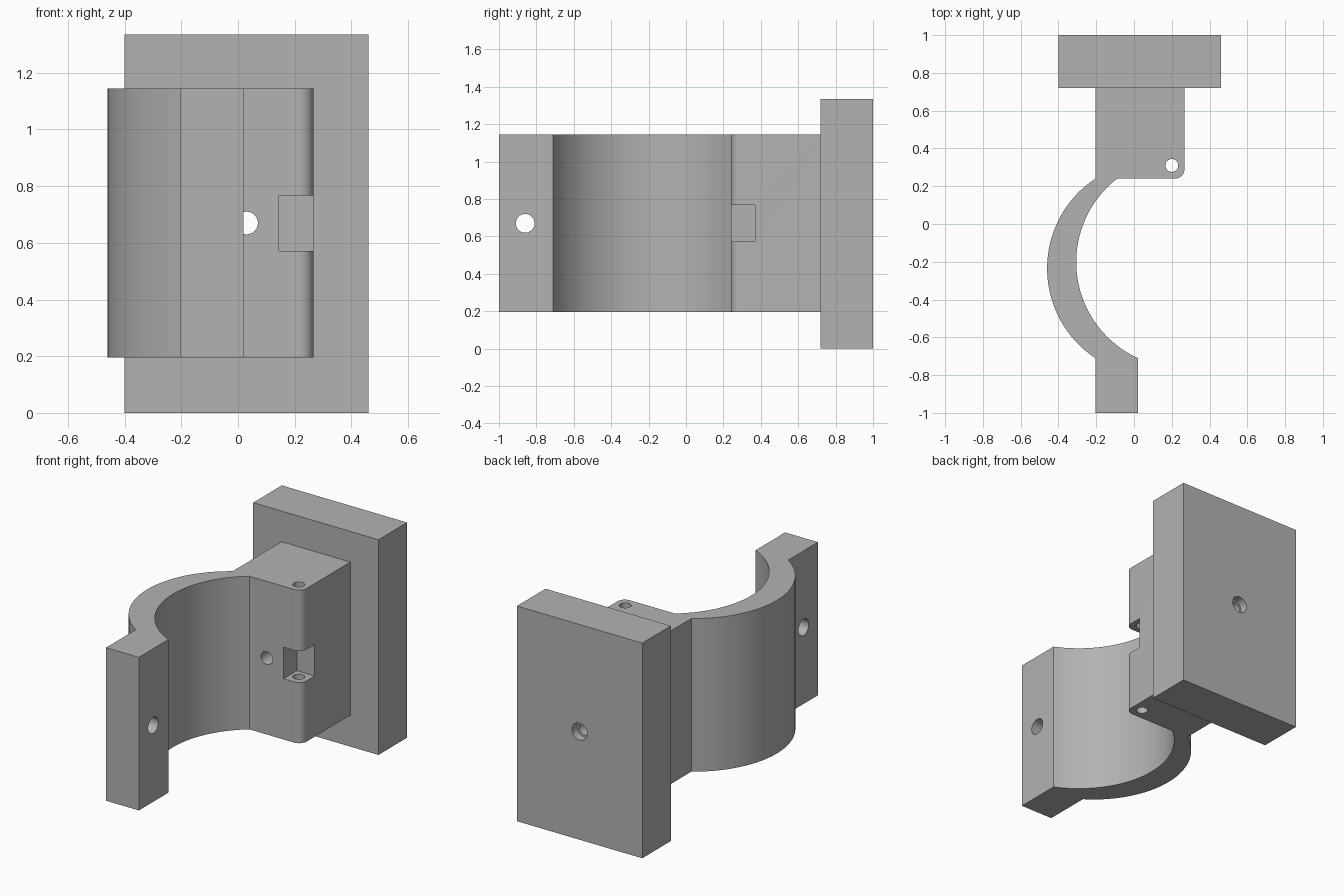
import bpy, bmesh
from math import atan2, cos, sin, pi
from mathutils import Matrix, Vector

cube = bpy.data.objects.get("Cube")
if cube:
    bpy.data.objects.remove(cube, do_unlink=True)

GREY = (0.45, 0.45, 0.45, 1)
mat = bpy.data.materials.new("plain grey")
mat.use_nodes = True
mat.diffuse_color = GREY
mat.node_tree.nodes["Principled BSDF"].inputs["Base Color"].default_value = GREY


def add_object(name, bm):
    bmesh.ops.recalc_face_normals(bm, faces=bm.faces)
    mesh = bpy.data.meshes.new(name)
    bm.to_mesh(mesh)
    bm.free()
    mesh.materials.append(mat)
    obj = bpy.data.objects.new(name, mesh)
    bpy.context.collection.objects.link(obj)
    return obj


def box(name, lo, hi):
    lo, hi = Vector(lo), Vector(hi)
    bm = bmesh.new()
    bmesh.ops.create_cube(bm, size=1, matrix=Matrix.Translation((lo + hi) / 2)
                          @ Matrix.Diagonal((*(hi - lo), 1)))
    return add_object(name, bm)


def rod(name, start, end, radius):
    start, end = Vector(start), Vector(end)
    axis = end - start
    turn = axis.to_track_quat('Z', 'Y').to_matrix().to_4x4()
    bm = bmesh.new()
    bmesh.ops.create_cone(bm, cap_ends=True, segments=48, radius1=radius, radius2=radius,
                          depth=axis.length, matrix=Matrix.Translation((start + end) / 2) @ turn)
    return add_object(name, bm)


def arc(centre, start, end, steps):
    """Points from start to end, turning counter-clockwise about centre."""
    a, b = (Vector(p) - Vector(centre) for p in (start, end))
    a0, a1 = atan2(a.y, a.x), atan2(b.y, b.x)
    if a1 < a0:
        a1 += 2 * pi
    pts = []
    for i in range(steps + 1):
        t = i / steps
        r = a.length * (1 - t) + b.length * t
        ang = a0 + (a1 - a0) * t
        pts.append((centre[0] + r * cos(ang), centre[1] + r * sin(ang)))
    return pts


def combine(target, other, operation):
    mod = target.modifiers.new(other.name, 'BOOLEAN')
    mod.operation, mod.solver, mod.object = operation, 'EXACT', other
    bpy.context.view_layer.objects.active = target
    bpy.ops.object.modifier_apply(modifier=mod.name)
    bpy.data.objects.remove(other, do_unlink=True)


# Clamp half: hinge block, curved jaw and bolt lug in one profile
LOW, HIGH, MID = 0.195, 1.145, 0.67
outer = arc((0.11, -0.235), (-0.205, 0.24), (-0.205, -0.71), 56)
inner = arc((0.254, -0.2015), (-0.09, 0.24), (0.02, -0.71), 56)[::-1]
corner = arc((0.217, 0.29), (0.217, 0.24), (0.267, 0.29), 10)
profile = (outer + [(-0.205, -1), (0.02, -1)] + inner + corner
           + [(0.267, 0.8), (-0.205, 0.8)])
bm = bmesh.new()
face = bm.faces.new([bm.verts.new((x, y, LOW)) for x, y in profile])
top = bmesh.ops.extrude_face_region(bm, geom=[face])["geom"]
bmesh.ops.translate(bm, vec=(0, 0, HIGH - LOW),
                    verts=[v for v in top if isinstance(v, bmesh.types.BMVert)])
bracket = add_object("clamp_bracket", bm)

# Mounting plate behind the block
combine(bracket, box("mounting_plate", (-0.4, 0.72, 0), (0.46, 1, 1.335)), 'UNION')

# Hinge notch, pin hole, lug bolt hole, and stepped mounting hole
cutters = [
    box("hinge_notch", (0.145, 0.1, 0.572), (0.4, 0.37, 0.767)),
    rod("pin_hole", (0.2, 0.31, 0.1), (0.2, 0.31, 1.25), 0.034),
    rod("lug_bolt_hole", (-0.4, -0.86, MID), (0.2, -0.86, MID), 0.05),
    rod("mounting_hole", (0.03, 0, MID), (0.03, 1.1, MID), 0.04),
    rod("mounting_counterbore", (0.03, 0.95, MID), (0.03, 1.1, MID), 0.052),
]
for cutter in cutters:
    combine(bracket, cutter, 'DIFFERENCE')

bpy.ops.object.select_all(action='DESELECT')
bracket.select_set(True)
bpy.context.view_layer.objects.active = bracket
bpy.ops.object.shade_smooth_by_angle(angle=0.5)
